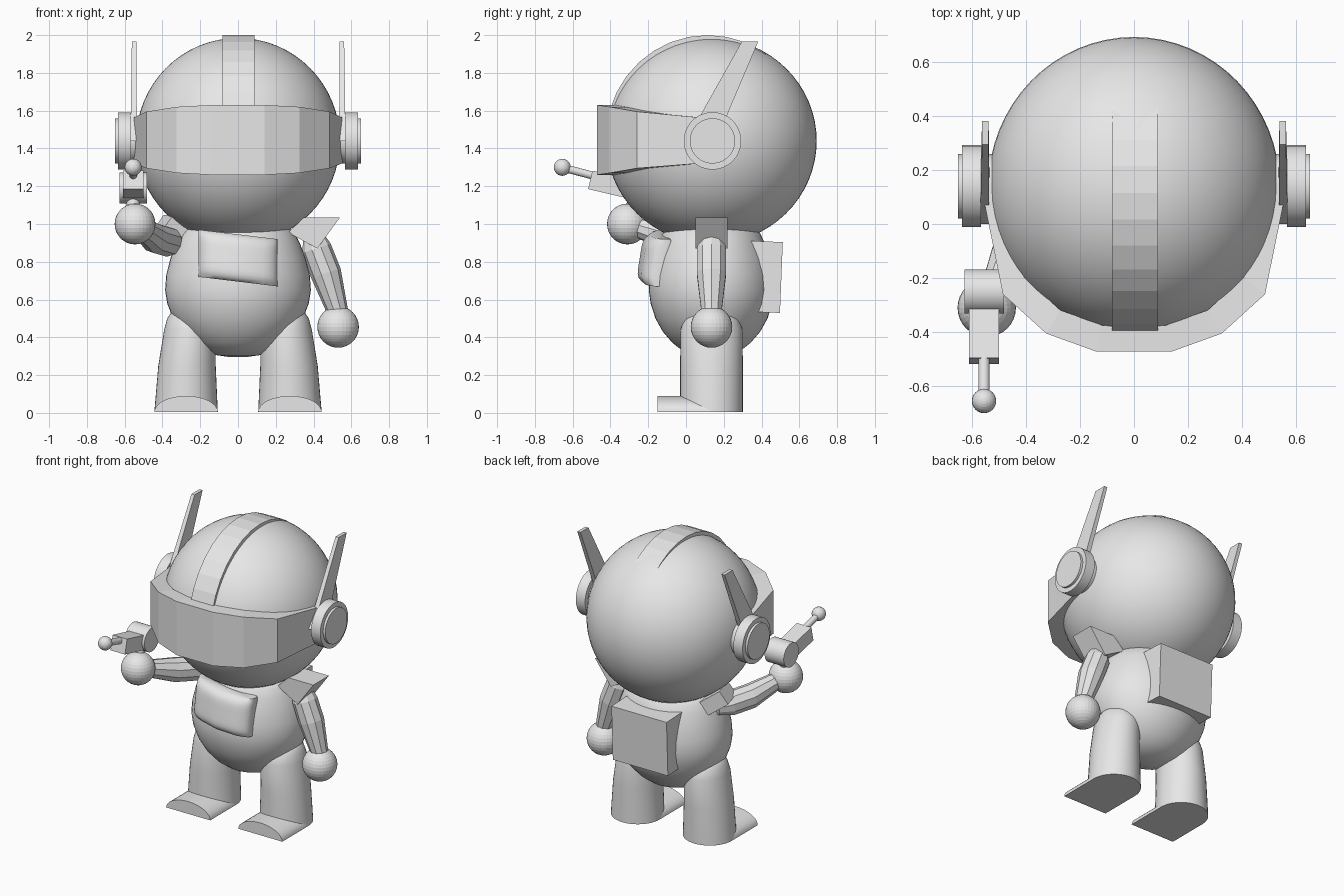
import bpy, bmesh, math
from mathutils import Vector, Matrix

if "Cube" in bpy.data.objects:
    bpy.data.objects.remove(bpy.data.objects["Cube"], do_unlink=True)

grey = bpy.data.materials.new("plain grey")
grey.use_nodes = True
grey.diffuse_color = (0.8, 0.8, 0.8, 1)
grey.node_tree.nodes["Principled BSDF"].inputs["Base Color"].default_value = (0.8, 0.8, 0.8, 1)


def finish(name, bm, smooth=False, angle=40):
    bmesh.ops.recalc_face_normals(bm, faces=bm.faces)
    mesh = bpy.data.meshes.new(name)
    bm.to_mesh(mesh)
    bm.free()
    mesh.materials.append(grey)
    obj = bpy.data.objects.new(name, mesh)
    bpy.context.collection.objects.link(obj)
    if smooth:
        bpy.ops.object.select_all(action='DESELECT')
        obj.select_set(True)
        bpy.context.view_layer.objects.active = obj
        bpy.ops.object.shade_smooth_by_angle(angle=math.radians(angle))
    return obj


def bridge(bm, rings, cap=True, loop=False):
    """Skin a list of closed point rings."""
    vs = [[bm.verts.new(p) for p in ring] for ring in rings]
    n = len(vs[0])
    pairs = list(zip(vs, vs[1:])) + ([(vs[-1], vs[0])] if loop else [])
    for a, b in pairs:
        for i in range(n):
            j = (i + 1) % n
            bm.faces.new((a[i], a[j], b[j], b[i]))
    if cap and not loop:
        bm.faces.new(vs[0])
        bm.faces.new(vs[-1])


def ball(name, loc, radii, seg=32, smooth=False):
    bm = bmesh.new()
    bmesh.ops.create_uvsphere(bm, u_segments=seg, v_segments=seg // 2, radius=1)
    bmesh.ops.transform(bm, verts=bm.verts,
                        matrix=Matrix.Translation(loc) @ Matrix.Diagonal((*radii, 1)))
    return finish(name, bm, smooth, 60)


def tube(name, points, radii, sides=32, smooth=False):
    """Round limb along a straight-ish path; rings face the overall direction."""
    pts = [Vector(p) for p in points]
    turn = (pts[-1] - pts[0]).to_track_quat('Z', 'Y').to_matrix()
    bm = bmesh.new()
    angles = [math.tau * (i + 0.5) / sides for i in range(sides)]
    bridge(bm, [[p + turn @ Vector((r * math.cos(a), r * math.sin(a), 0)) for a in angles]
                for p, r in zip(pts, radii)])
    return finish(name, bm, smooth)


def box(name, loc, size, rot=(0, 0, 0)):
    bm = bmesh.new()
    bmesh.ops.create_cube(bm, size=1)
    r = Matrix.Rotation(rot[2], 4, 'Z') @ Matrix.Rotation(rot[1], 4, 'Y') @ Matrix.Rotation(rot[0], 4, 'X')
    bmesh.ops.transform(bm, verts=bm.verts,
                        matrix=Matrix.Translation(loc) @ r @ Matrix.Diagonal((*size, 1)))
    return finish(name, bm)


def ellipse_stack(name, levels, sides=48):
    """Stack of ellipses: centre x, z, radius x, radius y around y = MID."""
    bm = bmesh.new()
    angles = [math.tau * i / sides for i in range(sides)]
    bridge(bm, [[(cx + rx * math.cos(a), MID + ry * math.sin(a), z) for a in angles]
                for cx, z, rx, ry in levels])
    return finish(name, bm, True, 50)


MID = 0.135

# Head and the strap over its crown
ball("head", (0, MID, 1.44), (0.54, 0.557, 0.545), 64, True)
bm = bmesh.new()
rings = []
for i in range(19):
    a = math.radians(-5 + 190 * i / 18)
    rings.append([(x, 0.115 - r * math.cos(a), 1.45 + (r + 0.01) * math.sin(a))
                  for x, r in ((-0.082, 0.48), (0.088, 0.48), (0.088, 0.54), (-0.082, 0.54))])
bridge(bm, rings)
finish("head_strap", bm)

# Faceted visor, taller towards the front
side = [(0.56, 0.14, 1.33, 1.56), (0.55, 0.06, 1.32, 1.565), (0.485, -0.26, 1.295, 1.595),
        (0.325, -0.405, 1.27, 1.62), (0.14, -0.472, 1.26, 1.63)]
outline = [(-x, y, lo, hi) for x, y, lo, hi in side] + side[::-1]
bm = bmesh.new()
bridge(bm, [[(x, y, lo), (x, y, hi),
             (x * 0.84, MID + (y - MID) * 0.84, hi), (x * 0.84, MID + (y - MID) * 0.84, lo)]
            for x, y, lo, hi in outline])
finish("visor", bm)

# Body
profile = [(0.295, 0.04), (0.305, 0.11), (0.33, 0.18), (0.37, 0.24), (0.43, 0.3), (0.5, 0.345),
           (0.58, 0.375), (0.65, 0.386), (0.73, 0.38), (0.82, 0.357), (0.9, 0.327), (0.95, 0.3),
           (0.98, 0.27), (0.995, 0.2)]
ellipse_stack("body", [(0, z, r, r * 0.86) for z, r in profile])

# Chest pouch: a rounded slab bent around the belly
bm = bmesh.new()
outer, rows, cols = [], 12, 24
for k in range(rows + 1):
    u = -1 + 2 * k / rows
    ring = []
    for i in range(cols):
        a = math.tau * i / cols
        c, s = math.cos(a), math.sin(a)
        w = 0.21 * math.copysign(abs(c) ** 0.35, c)
        d = 0.07 * math.copysign(abs(s) ** 0.5, s) * (1 - abs(u) ** 6 * 0.45)
        ring.append((w, -0.155 - 0.02 * (1 - u) + d + 1.1 * w * w,
                     0.82 + 0.125 * u - 0.12 * w))
    outer.append(ring)
bridge(bm, outer)
finish("chest_pouch", bm, True, 50)

# Backpack
box("backpack", (0, 0.42, 0.72), (0.42, 0.17, 0.375), (-0.04, 0, 0))

for s, label in ((1, "left"), (-1, "right")):
    # Ear discs and antenna
    for part, x0, x1, r in (("ear_hub", 0.48, 0.652, 0.12), ("ear_disc", 0.566, 0.636, 0.152)):
        tube(f"{label}_{part}", [(s * x0, 0.14, 1.44), (s * x1, 0.14, 1.44)], [r, r], 40, True)
    bm = bmesh.new()
    bridge(bm, [[(s * (x0 if i in (0, 3) else x1), y0 if i < 2 else y1, z) for i in range(4)]
                for z, y0, y1, x0, x1 in ((1.44, 0.0, 0.16, 0.535, 0.57),
                                          (1.965, 0.295, 0.382, 0.538, 0.562))])
    finish(f"{label}_antenna", bm)

    # Leg with a domed top
    levels = [(0.275, 0.005, 0.168, 0.166), (0.27, 0.25, 0.152, 0.166), (0.255, 0.44, 0.136, 0.164),
              (0.25, 0.5, 0.125, 0.145), (0.248, 0.54, 0.1, 0.11), (0.246, 0.56, 0.05, 0.05)]
    ellipse_stack(f"{label}_leg", [(s * x, z, rx, ry) for x, z, rx, ry in levels], 40)

    # Half-round foot
    bm = bmesh.new()
    arc = [math.pi * i / 16 for i in range(17)]
    bridge(bm, [[(s * (0.275 + 0.168 * math.cos(a)), y, 0.005 + 0.085 * math.sin(a)) for a in arc]
                for y in (-0.15, 0.13)])
    finish(f"{label}_foot", bm, True, 30)

# Left arm hanging down
bm = bmesh.new()
pad = [(0.35, 1.035), (0.54, 1.035), (0.42, 0.87), (0.265, 0.955)]
bridge(bm, [[(x, y, z) for x, z in pad] for y in (0.05, 0.22)])
finish("left_shoulder_pad", bm)
tube("left_arm", [(0.395, MID, 0.95), (0.415, MID, 0.87), (0.465, MID, 0.74), (0.53, MID, 0.53)],
     [0.05, 0.08, 0.082, 0.055], 10)
ball("left_hand", (0.53, MID, 0.455), (0.11, 0.11, 0.11))

# Right arm reaching forward
box("right_shoulder_pad", (-0.335, 0.13, 0.96), (0.1, 0.17, 0.16), (0, -0.95, 0.3))
tube("right_arm", [(-0.33, 0.15, 0.9), (-0.37, 0.06, 0.905), (-0.44, -0.07, 0.925), (-0.52, -0.26, 0.985)],
     [0.05, 0.08, 0.08, 0.055], 10)
ball("right_hand", (-0.545, -0.31, 1.0), (0.108, 0.108, 0.108))

# Hand-held blaster
GX = -0.555
tube("blaster_grip", [(GX, -0.3, 1.04), (GX, -0.26, 1.17)], [0.035, 0.035], 16, True)
tube("blaster_drum", [(GX - 0.073, -0.25, 1.19), (GX + 0.073, -0.25, 1.19)], [0.082, 0.082], 32, True)
box("blaster_body", (GX, -0.385, 1.205), (0.11, 0.25, 0.1), (-0.23, 0, 0))
tube("blaster_barrel", [(GX, -0.45, 1.245), (GX, -0.66, 1.3)], [0.021, 0.021], 16, True)
ball("blaster_tip", (GX, -0.655, 1.3), (0.045, 0.045, 0.045), 24)
